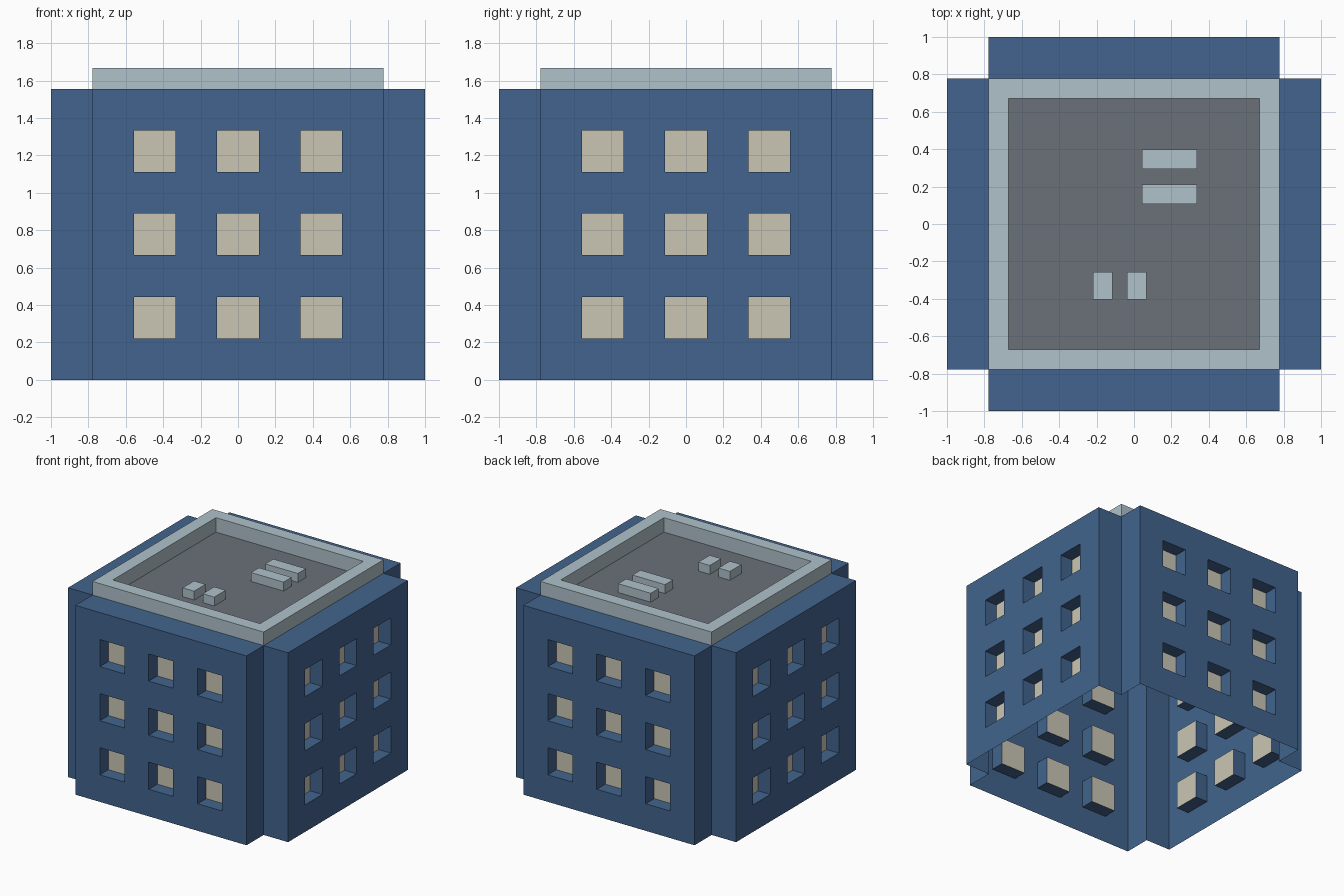
import bpy, bmesh, math
from mathutils import Matrix, Vector

if "Cube" in bpy.data.objects:
    bpy.data.objects.remove(bpy.data.objects["Cube"])

U = 1 / 9          # modelling module
WALL_TOP = 14 * U
ROOF_TOP = 15 * U
FLOOR = 1.548


def material(name, rgb):
    lin = [(c / 255 / 12.92) if c < 10 else ((c / 255 + 0.055) / 1.055) ** 2.4 for c in rgb]
    m = bpy.data.materials.new(name)
    m.diffuse_color = (*lin, 1)
    m.use_nodes = True
    m.node_tree.nodes["Principled BSDF"].inputs["Base Color"].default_value = m.diffuse_color
    return m


blue = material("wall_blue", (66, 100, 141))
cream = material("window_cream", (202, 198, 181))
pale = material("parapet_pale_grey", (175, 194, 202))
grey = material("roof_dark_grey", (106, 113, 121))


def finish(name, bm, *mats):
    bmesh.ops.recalc_face_normals(bm, faces=bm.faces[:])
    me = bpy.data.meshes.new(name)
    bm.to_mesh(me)
    bm.free()
    for m in mats:
        me.materials.append(m)
    ob = bpy.data.objects.new(name, me)
    bpy.context.scene.collection.objects.link(ob)
    return ob


def extrude_edges(bm, edges, offset):
    new = bmesh.ops.extrude_edge_only(bm, edges=edges)["geom"]
    verts = [v for v in new if isinstance(v, bmesh.types.BMVert)]
    bmesh.ops.translate(bm, verts=verts, vec=Vector(offset))


# Walls: one front panel of 7 x 7 cells with nine recessed windows, turned four times
bm = bmesh.new()
bmesh.ops.create_grid(bm, x_segments=7, y_segments=7, size=7 * U)
bmesh.ops.transform(bm, verts=bm.verts[:],
                    matrix=Matrix.Translation((0, -1, 7 * U)) @ Matrix.Rotation(math.pi / 2, 4, 'X'))
bm.normal_update()
windows = []
for f in bm.faces:
    c = f.calc_center_median()
    col = round((c.x + 7 * U) / (2 * U) - 0.5)
    row = round(c.z / (2 * U) - 0.5)
    if col % 2 and row % 2:
        windows.append(f)
# Returns at the sides and along the top
rim = [e for e in bm.edges if e.is_boundary and max(v.co.z for v in e.verts) > 0.01]
extrude_edges(bm, rim, (0, 2 * U, 0))
bm.normal_update()
bmesh.ops.inset_individual(bm, faces=windows, thickness=0, depth=-U)
# Window panes are the upright faces lying one module behind the panel
for f in bm.faces:
    if all(abs(v.co.y + 1 - U) < 0.001 for v in f.verts):
        f.material_index = 1
base = bm.verts[:] + bm.edges[:] + bm.faces[:]
for k in (1, 2, 3):
    copy = bmesh.ops.duplicate(bm, geom=base)["geom"]
    bmesh.ops.rotate(bm, verts=[g for g in copy if isinstance(g, bmesh.types.BMVert)],
                     cent=(0, 0, 0), matrix=Matrix.Rotation(k * math.pi / 2, 3, 'Z'))
bmesh.ops.remove_doubles(bm, verts=bm.verts[:], dist=0.0005)
finish("walls", bm, blue, cream)

# Parapet ring with the sunken roof floor
bm = bmesh.new()
bmesh.ops.create_grid(bm, x_segments=1, y_segments=1, size=7 * U)
bmesh.ops.translate(bm, verts=bm.verts[:], vec=(0, 0, ROOF_TOP))
bm.normal_update()
floor = bm.faces[:]
outer = bm.edges[:]
extrude_edges(bm, outer, (0, 0, WALL_TOP - ROOF_TOP))
bmesh.ops.inset_individual(bm, faces=floor, thickness=7 * U - 0.625, depth=0)
bm.normal_update()
bmesh.ops.inset_individual(bm, faces=floor, thickness=0, depth=FLOOR - ROOF_TOP)
for f in bm.faces:
    if all(abs(v.co.z - FLOOR) < 0.001 for v in f.verts):
        f.material_index = 1
finish("parapet_and_roof", bm, pale, grey)


# Rooftop units
def roof_box(name, x0, x1, y0, y1, height=0.073):
    bm = bmesh.new()
    bmesh.ops.create_cube(bm, size=1, matrix=Matrix.Translation(
        ((x0 + x1) / 2, (y0 + y1) / 2, FLOOR + height / 2)) @ Matrix.Diagonal((x1 - x0, y1 - y0, height, 1)))
    finish(name, bm, pale)


for i, y in enumerate((0.108, 0.294)):
    roof_box(f"long_roof_unit_{i + 1}", 0.042, 0.338, y, y + 0.104)
for i, x in enumerate((-0.22, -0.037)):
    roof_box(f"small_roof_unit_{i + 1}", x, x + 0.104, -0.404, -0.256)
